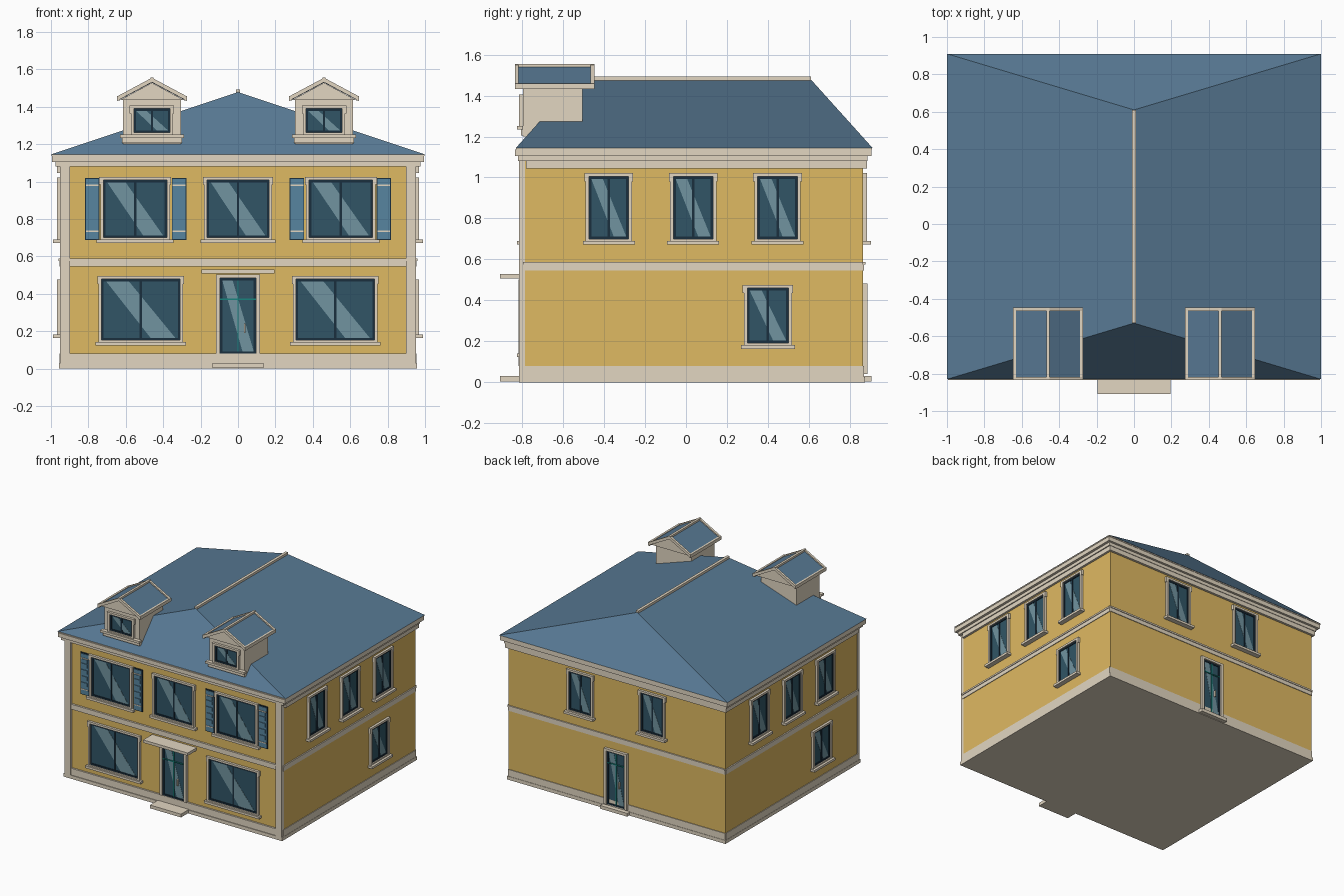
import bpy, bmesh
from math import radians
from mathutils import Matrix, Vector

if "Cube" in bpy.data.objects:
    bpy.data.objects.remove(bpy.data.objects["Cube"])

CY, HX, HY = 0.035, 0.95, 0.83          # wall centre in y, wall half sizes
COLORS = {'wall': (222, 184, 98), 'trim': (225, 213, 192), 'roof': (88, 120, 146),
          'glass': (52, 86, 102), 'glare': (112, 146, 158), 'dark': (32, 50, 64),
          'shutter': (88, 132, 158), 'teal': (30, 130, 125)}
MATS = {}
for key, rgb in COLORS.items():
    MATS[key] = bpy.data.materials.new(key)
    MATS[key].diffuse_color = [(c / 255) ** 2.2 for c in rgb] + [1]


def box(x0, x1, z0, z1, d0, d1):
    return [(x0, z0), (x1, z0), (x1, z1), (x0, z1)], d0, d1


def finish(name, color, bm):
    bmesh.ops.recalc_face_normals(bm, faces=bm.faces)
    me = bpy.data.meshes.new(name)
    bm.to_mesh(me)
    bm.free()
    me.materials.append(MATS[color])
    ob = bpy.data.objects.new(name, me)
    bpy.context.collection.objects.link(ob)
    return ob


def make(name, color, shapes, m=Matrix()):
    """Extrude x-z profiles; depth is measured outwards (local -y)."""
    bm = bmesh.new()
    for pts, d0, d1 in shapes:
        a = [bm.verts.new(m @ Vector((x, -d0, z))) for x, z in pts]
        b = [bm.verts.new(m @ Vector((x, -d1, z))) for x, z in pts]
        bm.faces.new(a)
        bm.faces.new(b[::-1])
        n = len(pts)
        for i in range(n):
            bm.faces.new((a[i], b[i], b[(i + 1) % n], a[(i + 1) % n]))
    return finish(name, color, bm)


def block(name, color, hx, y0, y1, z0, z1):
    return make(name, color, [box(-hx, hx, z0, z1, -y0, -y1)])


def face(angle, dist):
    return Matrix.Translation((0, CY, 0)) @ Matrix.Rotation(radians(angle), 4, 'Z') @ Matrix.Translation((0, -dist, 0))


FRONT, RIGHT, BACK, LEFT = face(0, HY), face(90, HX), face(180, HY), face(-90, HX)


def pane(name, m, h, z0, z1):
    # glass, slanted reflection and dark sash ring
    s, H = 0.012, z1 - z0
    make(name + '_glass', 'glass', [box(-h, h, z0, z1, -0.01, 0.004)], m)
    make(name + '_reflection', 'glare', [([(h * .25, z0 + s), (h * .88, z0 + s),
         (-h * .3, z1 - s), (-h * .88, z1 - s)], 0, 0.0055)], m)
    make(name + '_sash', 'dark', [box(-h, -h + s, z0, z1, 0, .01), box(h - s, h, z0, z1, 0, .01),
         box(-h + s, h - s, z0, z0 + s, 0, .01), box(-h + s, h - s, z1 - s, z1, 0, .01)], m)


def window(name, m, u, h, z0, z1, sill=0.03, out=0.038):
    m = m @ Matrix.Translation((u, 0, 0))
    pane(name, m, h, z0, z1)
    b, d = 0.016, 0.019
    make(name + '_mullion', 'dark', [box(-.006, .006, z0, z1, 0, .009)], m)
    # casing with small ears at the head
    make(name + '_casing', 'trim', [
        box(-h - b, -h, z0, z1, 0, d), box(h, h + b, z0, z1, 0, d),
        box(-h - b, h + b, z1, z1 + .016, 0, d),
        box(-h - b - .006, -h - b, z1 - .025, z1 + .016, 0, d),
        box(h + b, h + b + .006, z1 - .025, z1 + .016, 0, d)], m)
    make(name + '_sill', 'trim', [box(-h - sill, h + sill, z0 - .028, z0 - .01, 0, out),
                                  box(-h - b, h + b, z0 - .01, z0, 0, d)], m)


def door(name, m, h, z0, z1, step):
    pane(name, m, h, z0, z1)
    make(name + '_bars', 'teal', [box(-.004, .004, z0 + .012, z1 - .012, 0, .011),
                                  box(-h, h, .366, .374, 0, .012)], m)
    make(name + '_handle', 'trim', [box(h * .33, h * .42, .19, .24, 0, .02)], m)
    make(name + '_casing', 'trim', [box(-h - .022, -h, z0, z1, 0, .022), box(h, h + .022, z0, z1, 0, .022),
                                    box(-h - .022, h + .022, z1, z1 + .018, 0, .022)], m)
    make(name + '_step', 'trim', [box(-h - .04, h + .04, .004, .03, 0, step)], m)


# walls and base
Y0, Y1 = CY - HY, CY + HY
block('walls', 'wall', HX, Y0, Y1, 0.01, 1.1)
block('plinth', 'trim', HX + .007, Y0 - .02, Y1 + .008, 0, 0.027)
for name, m, w in (('right', RIGHT, HY), ('back', BACK, HX), ('left', LEFT, HY)):
    make(name + '_base_band', 'trim', [box(-w, w, .027, .08, -.01, .005)], m)
    make(name + '_floor_band', 'trim', [box(-w, w, .545, .575, -.01, .005),
                                        box(-w, w, .575, .588, -.01, .01)], m)
# front frame: corner pilasters, base, floor band and frieze
make('front_pilasters', 'trim', [box(s * .925 - .027, s * .925 + .027, .027, 1.09, -.01, .02) for s in (-1, 1)], FRONT)
make('front_base_band', 'trim', [box(-.898, .898, .027, .08, 0, .014)], FRONT)
make('front_floor_band', 'trim', [box(-.898, .898, .545, .575, 0, .01), box(-.898, .898, .575, .588, 0, .015)], FRONT)
# cornice
block('frieze', 'trim', .967, Y0 + .015, Y1 + .018, 1.045, 1.105)
block('bed_mould', 'trim', .975, Y0 - .025, Y1 + .022, 1.08, 1.106)
block('cornice', 'trim', .995, -.835, .905, 1.105, 1.137)

# hipped roof and ridge cap
bm = bmesh.new()
a, b, c, d, e, f = [bm.verts.new(p) for p in ((-1, -.83, 1.145), (1, -.83, 1.145), (1, .91, 1.145),
                    (-1, .91, 1.145), (0, -.53, 1.478), (0, .61, 1.478))]
for vs in ((a, b, e), (b, c, f, e), (c, d, f), (d, a, e, f), (d, c, b, a)):
    bm.faces.new(vs)
finish('main_roof', 'roof', bm)
block('roof_edge', 'trim', .998, -.83, .908, 1.137, 1.145)
block('ridge_cap', 'trim', .011, -.53, .61, 1.465, 1.492)

# front windows, shutters, door and canopy
for s, side in ((-1, 'left'), (1, 'right')):
    window('front_upper_window_' + side, FRONT, s * .55, .17, .70, 1.008, .036, .03)
    window('front_lower_window_' + side, FRONT, s * .52, .21, .152, .478, .032, .03)
    for n, x in (('inner', .315), ('outer', .78)):
        m = FRONT @ Matrix.Translation((s * x, 0, 0))
        name = 'shutter_%s_%s' % (side, n)
        make(name + '_back', 'dark', [box(-.039, .039, .688, 1.02, 0, .008)], m)
        make(name, 'shutter', [box(-.034, .034, .694, 1.014, 0, .013)] +
             [box(-.026, .026, z, z + .03, 0, .018) for z in (.76, .81, .86, .91, .945)], m)
        make(name + '_rails', 'trim', [box(-.034, .034, z, z + .007, 0, .016) for z in (.73, .976)], m)
window('front_upper_window_centre', FRONT, 0, .166, .70, 1.008, .034, .03)
door('front_door', FRONT, .096, .08, .484, .113)
make('canopy', 'trim', [box(-.195, .195, .508, .53, 0, .113)], FRONT)

# side windows (the left side is the right side turned half round) and back openings
for side, m in (('right', RIGHT), ('left', LEFT)):
    for i, u in enumerate((-.412, 0, .412)):
        window('%s_upper_window_%d' % (side, i), m, u, .097, .70, 1.005)
    window(side + '_lower_window', m, .365, .101, .192, .46)
for s, side in ((-1, 'a'), (1, 'b')):
    window('back_upper_window_' + side, BACK, s * .315, .097, .70, 1.005)
door('back_door', BACK, .078, .04, .465, .04)


def chevron(w, top, rise, t):
    return [(-w, top - rise), (0, top), (w, top - rise), (w, top - rise - t), (0, top - t), (-w, top - rise - t)]


# dormers
for s, side in ((-1, 'left'), (1, 'right')):
    n = 'dormer_' + side
    m = FRONT @ Matrix.Translation((s * .46, 0, 0))
    make(n + '_body', 'trim', [box(-.155, .155, 1.2, 1.44, -.29, 0)], m)
    make(n + '_gable', 'trim', [([(-.17, 1.436), (.17, 1.436), (0, 1.528)], -.33, .015)], m)
    make(n + '_roof', 'roof', [(chevron(.18, 1.545, .096, .016), -.335, .025)], m)
    rim = chevron(.187, 1.555, .1, .024)
    make(n + '_roof_trim', 'trim', [(rim, .022, .04), (rim, -.348, -.33),
         box(-.188, -.172, 1.432, 1.458, -.348, .04), box(.172, .188, 1.432, 1.458, -.348, .04),
         box(-.009, .009, 1.53, 1.555, -.348, .04)], m)
    window(n + '_window', m, 0, .097, 1.262, 1.39, .073, .03)
    make(n + '_apron', 'trim', [box(-.16, .16, 1.205, 1.234, 0, .01)], m)

for m in bpy.data.materials:
    if m.users and not m.is_grease_pencil:
        m.use_nodes = True
        m.node_tree.nodes["Principled BSDF"].inputs["Base Color"].default_value = m.diffuse_color
